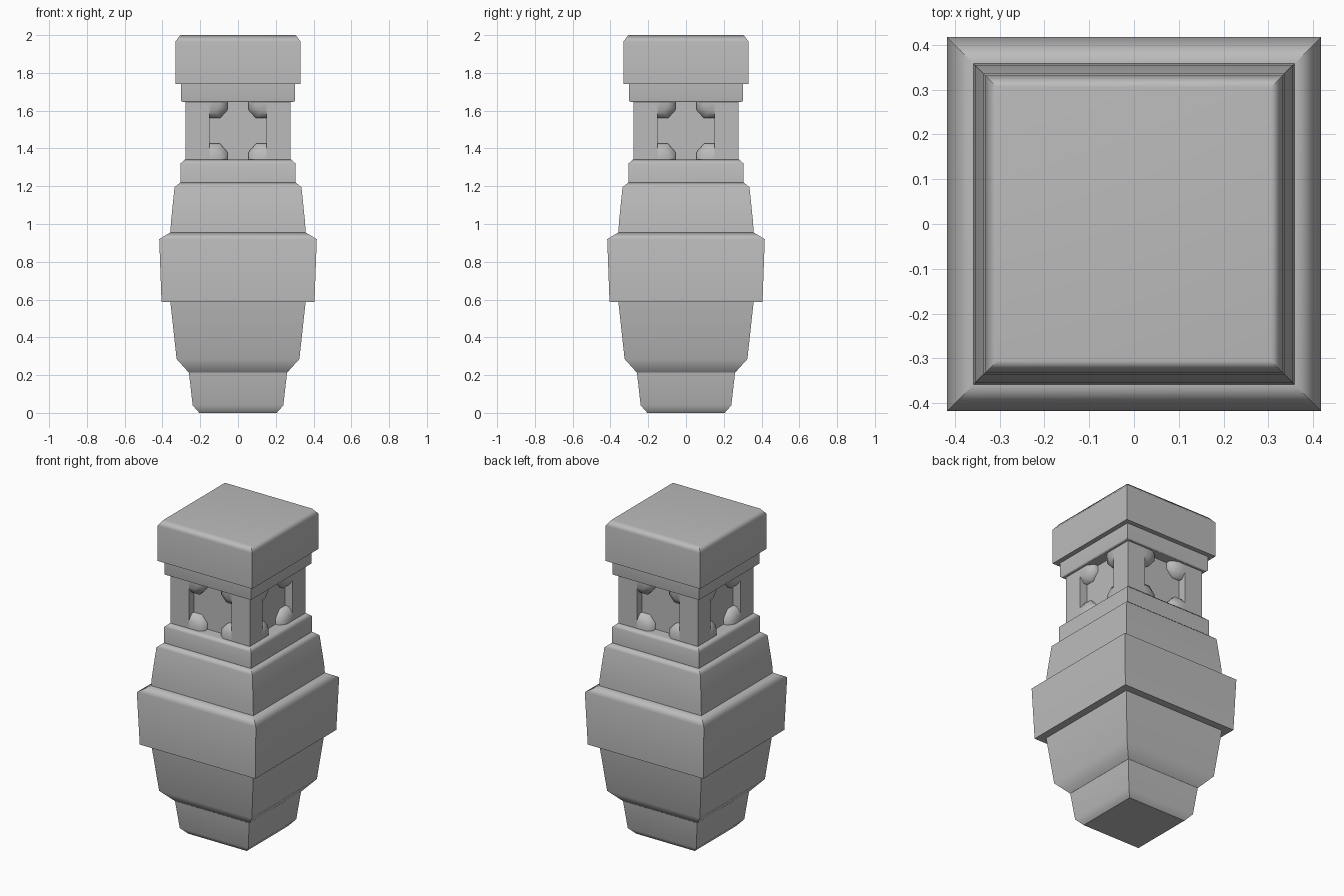
import bpy
import bmesh

cube = bpy.data.objects.get("Cube")
if cube:
    bpy.data.objects.remove(cube, do_unlink=True)

stone = bpy.data.materials.new("plain grey")
stone.use_nodes = True
GREY = (0.5, 0.5, 0.5, 1)
stone.diffuse_color = GREY
stone.node_tree.nodes["Principled BSDF"].inputs["Base Color"].default_value = GREY


def finish(name, bm):
    bmesh.ops.recalc_face_normals(bm, faces=bm.faces)
    mesh = bpy.data.meshes.new(name)
    bm.to_mesh(mesh)
    bm.free()
    mesh.materials.append(stone)
    obj = bpy.data.objects.new(name, mesh)
    bpy.context.collection.objects.link(obj)
    weighted = obj.modifiers.new("even shading", 'WEIGHTED_NORMAL')
    weighted.keep_sharp = True
    return obj


def square_stack(name, profile, crisp=False):
    """Square tier following (half width, height) rings, with sharp mitred corners."""
    bm = bmesh.new()
    rings = [[bm.verts.new((sx * w, sy * w, z))
              for sx, sy in ((-1, -1), (1, -1), (1, 1), (-1, 1))] for w, z in profile]
    bm.faces.new(rings[0])
    bm.faces.new(rings[-1])
    for low, high in zip(rings, rings[1:]):
        for i in range(4):
            j = (i + 1) % 4
            bm.faces.new((low[i], low[j], high[j], high[i]))
    for face in bm.faces:
        face.smooth = True
    for edge in bm.edges:
        a, b = edge.verts
        mitre = abs(a.co.z - b.co.z) > 0.001
        bm.normal_update()
        edge.smooth = not mitre and not crisp and edge.calc_face_angle(0) < 1.15
    return finish(name, bm)


# Stacked square tiers, from the foot to the cap
square_stack("foot", [(0.205, 0), (0.24, 0.04), (0.26, 0.215)])
square_stack("lower_body", [(0.26, 0.213), (0.325, 0.285), (0.358, 0.587)])
square_stack("wide_band", [(0.405, 0.587), (0.417, 0.92), (0.358, 0.955)])
square_stack("upper_body", [(0.358, 0.95), (0.355, 1.01), (0.336, 1.195), (0.305, 1.22)])
square_stack("shoulder", [(0.305, 1.21), (0.305, 1.32), (0.28, 1.342)])
square_stack("collar", [(0.29, 1.645), (0.302, 1.652), (0.302, 1.745)])
square_stack("cap", [(0.332, 1.742), (0.332, 1.965), (0.305, 2.0)])

# Recessed core behind the four openings
OUTER, INNER, SIDE = 0.278, 0.225, 0.15
BASE, TOP = 1.335, 1.65
MIDDLE = (BASE + TOP) / 2
square_stack("neck_core", [(INNER, BASE), (INNER, TOP)], crisp=True)

# Corner posts of the neck
for ix, sx in (("right", -1), ("left", 1)):
    for iy, sy in (("front", -1), ("back", 1)):
        bm = bmesh.new()
        bmesh.ops.create_cube(bm, size=1)
        mid, width = (OUTER + SIDE) / 2, OUTER - SIDE
        for v in bm.verts:
            v.co = (v.co.x * width + sx * mid, v.co.y * width + sy * mid,
                    v.co.z * (TOP - BASE) + MIDDLE)
        finish(f"{iy}_{ix}_post", bm)


# Bevelled gussets in the corners of each opening
GUSSET = [(SIDE, 1.56), (0.095, 1.56), (0.055, 1.605), (0.055, TOP), (SIDE, TOP)]


def gussets(name, turn):
    bm = bmesh.new()
    for sx in (-1, 1):
        for sz in (-1, 1):
            rings = []
            for depth, scale in ((INNER - 0.01, 1), (0.25, 1), (OUTER, 0.6)):
                ring = []
                for x, z in GUSSET:
                    x = SIDE + (x - SIDE) * scale
                    z = TOP + (z - TOP) * scale
                    p = (sx * x, -depth, MIDDLE + sz * (z - MIDDLE))
                    for _ in range(turn):
                        p = (-p[1], p[0], p[2])
                    ring.append(bm.verts.new(p))
                rings.append(ring)
            bm.faces.new(rings[0])
            bm.faces.new(rings[-1])
            for low, high in zip(rings, rings[1:]):
                for i in range(5):
                    j = (i + 1) % 5
                    bm.faces.new((low[i], low[j], high[j], high[i]))
    for face in bm.faces:
        face.smooth = True
    bm.normal_update()
    for edge in bm.edges:
        edge.smooth = edge.calc_face_angle(0) < 1.1
    finish(name, bm)


for turn, side in enumerate(("front", "left", "back", "right")):
    gussets(side + "_gussets", turn)
